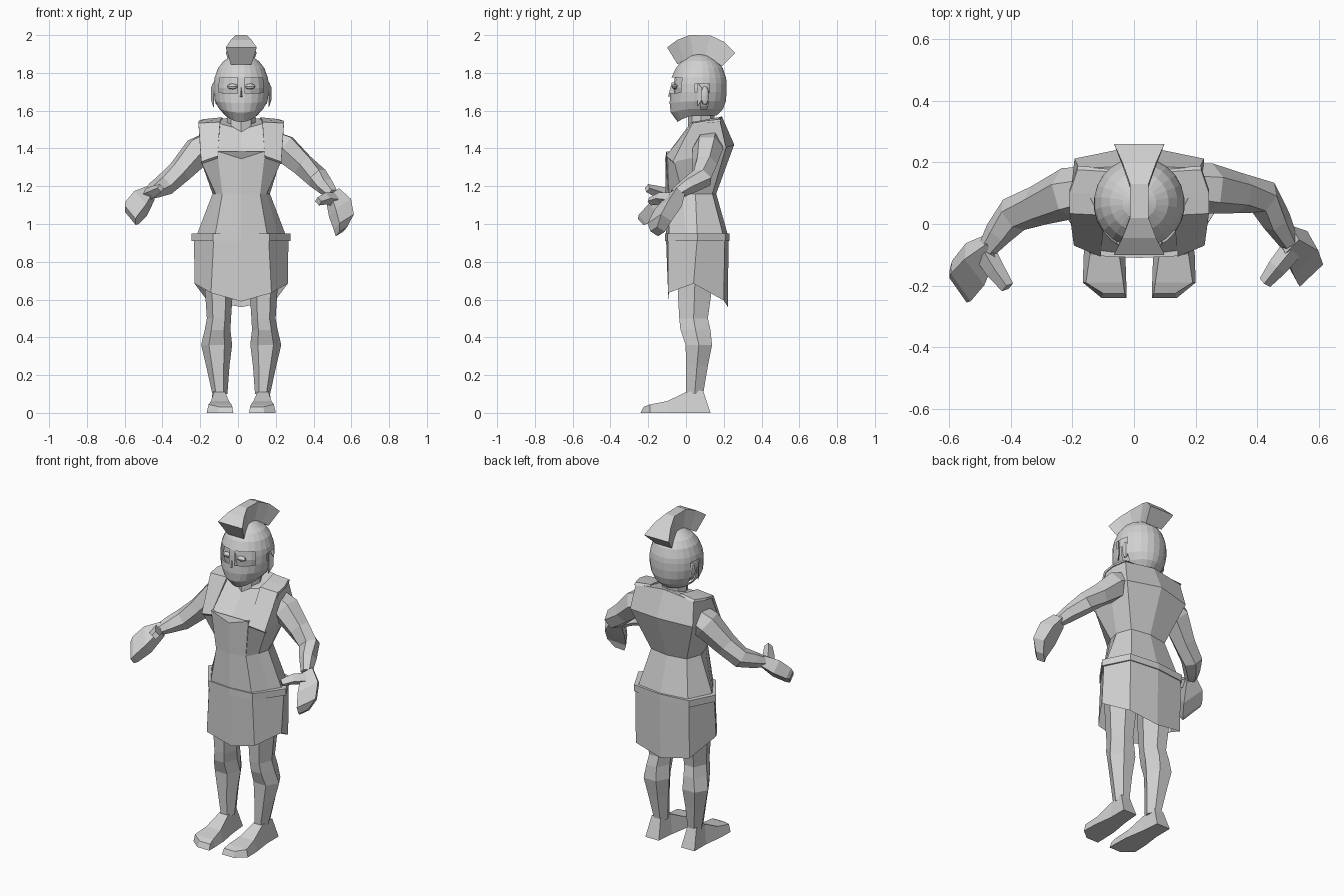
import bpy, bmesh, math
from mathutils import Vector, Matrix

CX = 0.017  # centre line of the body
grey = bpy.data.materials.new("plain grey")
grey.diffuse_color = (0.64, 0.64, 0.64, 1)


def finish(name, bm):
    bmesh.ops.recalc_face_normals(bm, faces=bm.faces[:])
    me = bpy.data.meshes.new(name)
    bm.to_mesh(me)
    bm.free()
    me.materials.append(grey)
    ob = bpy.data.objects.new(name, me)
    bpy.context.collection.objects.link(ob)
    return ob


def loft(name, rings, cap=(True, True), skip=None):
    """Skin a list of equal closed rings; skip(centre) leaves openings."""
    bm = bmesh.new()
    vs = [[bm.verts.new(p) for p in r] for r in rings]
    n = len(rings[0])
    for a, b in zip(vs, vs[1:]):
        for i in range(n):
            q = (a[i], a[(i + 1) % n], b[(i + 1) % n], b[i])
            mid = sum((v.co for v in q), Vector()) / 4
            if not (skip and skip(mid)):
                bm.faces.new(q)
    if cap[0]:
        bm.faces.new(vs[0])
    if cap[1]:
        bm.faces.new(vs[-1])
    return finish(name, bm)


def sym(half):
    """Half ring from front centre to back centre, mirrored to a full ring."""
    full = half + [(-x, y, z) for x, y, z in half[-2:0:-1]]
    return [(CX + x, y, z) for x, y, z in full]


def level(z, *pts):
    return sym([(x, y, z) for x, y in pts])


def tube(name, path, radii, n=6):
    rings = []
    path = [Vector(p) for p in path]
    for i, p in enumerate(path):
        d = (path[min(i + 1, len(path) - 1)] - path[max(i - 1, 0)]).normalized()
        u = d.cross(Vector((0, 0, 1))).normalized()
        w = d.cross(u)
        rings.append([p + radii[i] * (u * math.cos(k * math.tau / n) + w * math.sin(k * math.tau / n))
                      for k in range(n)])
    return loft(name, rings)


def ball(name, c, s, seg=10, rows=6):
    bm = bmesh.new()
    bmesh.ops.create_uvsphere(bm, u_segments=seg, v_segments=rows, radius=1,
                              matrix=Matrix.Translation(c) @ Matrix.Diagonal((*s, 1)))
    return finish(name, bm)


# torso: cuirass from belt to shoulders
loft("torso", [
    level(.93, (0, -.105), (.14, -.09), (.2, 0), (.24, .06), (.17, .2), (0, .225)),
    level(1.16, (0, -.105), (.1, -.09), (.135, -.02), (.152, .05), (.12, .14), (0, .16)),
    sym([(0, -.102, 1.345), (.125, -.098, 1.37), (.212, -.062, 1.33), (.215, .08, 1.36),
         (.21, .212, 1.405), (0, .255, 1.42)]),
    sym([(0, .02, 1.5), (.11, .035, 1.53), (.222, .04, 1.525), (.222, .1, 1.54),
         (.195, .18, 1.545), (0, .19, 1.57)]),
])
# raised top edge of the chest plate
loft("chest_plate", [
    level(1.16, (0, -.108), (.1, -.093), (.1, -.08), (0, -.09)),
    sym([(0, -.11, 1.345), (.125, -.104, 1.385), (.125, -.08, 1.385), (0, -.085, 1.345)]),
])
# belt and skirt
belt = [(0, -.11), (.15, -.098), (.262, .06), (.185, .21), (0, .23)]
loft("belt", [level(.91, *belt), level(.95, *belt)])
loft("skirt", [
    level(.93, (0, -.106), (.145, -.094), (.25, .06), (.18, .205), (0, .225)),
    sym([(0, -.09, .59), (.16, -.095, .635), (.247, .04, .685), (.18, .2, .595), (0, .222, .56)]),
], cap=(True, False))

# neck and head
loft("neck", [[(CX + .075 * math.cos(k * math.tau / 8), .08 + .07 * math.sin(k * math.tau / 8), z)
               for k in range(8)] for z in (1.47, 1.64)])
ball("head", (CX, .065, 1.72), (.134, .132, .16), 16, 10)
loft("nose", [
    [(CX - .012, -.06, 1.75), (CX + .012, -.06, 1.75), (CX, -.075, 1.75)],
    [(CX - .02, -.06, 1.67), (CX + .02, -.06, 1.67), (CX, -.095, 1.675)],
])


# helmet: rings of 24 sides (height, half width, front, back, drop at front)
def helmet_ring(z, rx, yf, yb, drop=0):
    ring = []
    for i in range(24):
        a = (i + .5) * math.tau / 24
        front = max(0, math.cos(a))
        y = (yf + yb) / 2 - math.cos(a) * (yb - yf) / 2
        ring.append((CX + rx * math.sin(a), y, z - drop * front ** 2))
    return ring


def helmet_opening(c):
    x, y, z = abs(c.x - CX), c.y, c.z
    eye = y < -.02 and x > .02 and 1.70 < z < 1.765
    ear = x > .12 and .065 < y < .13 and 1.62 < z < 1.74
    return eye or ear


loft("helmet", [
    helmet_ring(1.9, .02, .05, .09), helmet_ring(1.888, .055, .015, .125),
    helmet_ring(1.862, .095, -.025, .168), helmet_ring(1.825, .124, -.055, .196),
    helmet_ring(1.775, .142, -.078, .213), helmet_ring(1.745, .147, -.082, .217),
    helmet_ring(1.70, .148, -.085, .217, .01), helmet_ring(1.65, .14, -.088, .212, .01),
    helmet_ring(1.61, .118, -.082, .198, .02), helmet_ring(1.575, .085, -.045, .165, .035),
], cap=(True, False), skip=helmet_opening)

# crest: flared at both ends (outer y, z, half width, inner y, z, half width)
loft("crest", [[(CX - wi, yi, zi), (CX + wi, yi, zi), (CX + wo, yo, zo), (CX - wo, yo, zo)]
               for yo, zo, wo, yi, zi, wi in (
    (-.1, 1.935, .082, -.045, 1.845, .055), (-.045, 1.975, .055, -.01, 1.865, .04),
    (.02, 2.0, .03, .04, 1.885, .025), (.13, 1.998, .03, .1, 1.885, .025),
    (.2, 1.965, .055, .15, 1.865, .04), (.26, 1.905, .082, .19, 1.835, .055))])

for s, side in ((-1, "left"), (1, "right")):
    def pt(x, y, z):
        return (CX + s * x, y, z)

    ball(side + "_eye", pt(.047, -.058, 1.728), (.03, .018, .015))
    ball(side + "_ear", pt(.128, .1, 1.68), (.014, .025, .05), 8, 6)
    # flared rim at the ear opening
    loft(side + "_ear_flange", [
        [pt(.144, .06, 1.62), pt(.144, .06, 1.75), pt(.148, .06, 1.75), pt(.148, .06, 1.62)],
        [pt(.157, .085, 1.66), pt(.157, .085, 1.72), pt(.161, .085, 1.72), pt(.161, .085, 1.66)],
    ])
    # thin shoulder strap from the chest up to the shoulder
    loft(side + "_shoulder_strap", [
        [pt(a, y, z), pt(b, y + dy, z - dz), pt(b, y + dy + .012, z - dz - .012), pt(a, y + .012, z - .012)]
        for a, b, y, z, dy, dz in ((.125, .212, -.106, 1.36, .036, .03), (.112, .226, .028, 1.54, .006, .006),
                                   (.11, .226, .1, 1.552, 0, .006), (.1, .2, .17, 1.565, .006, .01))])

    # leg: six sided rings (height, x, half width, y, half depth)
    loft(side + "_leg", [
        [pt(cx + rx * math.cos(k * math.tau / 6), cy + ry * math.sin(k * math.tau / 6) * 1.12, z)
         for k in range(6)]
        for z, cx, rx, cy, ry in ((.8, .118, .085, .05, .1), (.62, .118, .072, .045, .09),
                                  (.5, .118, .064, .04, .078), (.44, .125, .068, .05, .082),
                                  (.36, .13, .082, .068, .072), (.25, .124, .062, .058, .06),
                                  (.1, .113, .04, .046, .046))])
    # foot: heel to toe (bottom y, top y, inner, outer, top inset, top height)
    loft(side + "_foot", [
        [pt(a, yb, 0), pt(b, yb, 0), pt(b - i, yt, z), pt(a + i, yt, z)]
        for yb, yt, a, b, i, z in ((.13, .09, .075, .165, .015, .12), (.02, 0, .065, .165, .02, .11),
                                   (-.1, -.1, .045, .18, .02, .062), (-.19, -.19, .042, .183, .01, .045),
                                   (-.24, -.225, .042, .122, .005, .032))])


# posed arms, each with its own pose
def hand(name, stations):
    """Stations: centre, half width vector, half thickness."""
    rings = []
    d = (Vector(stations[-1][0]) - Vector(stations[0][0])).normalized()
    for c, w, t in stations:
        c, w = Vector(c), Vector(w)
        n = d.cross(w).normalized() * t
        rings.append([c - w - n, c + w - n, c + w + n, c - w + n])
    loft(name, rings)


tube("right_arm", [(.17, .12, 1.43), (.245, .115, 1.40), (.34, .1, 1.315), (.42, .085, 1.245),
                   (.463, .01, 1.2), (.503, -.06, 1.155)], [.075, .082, .066, .06, .048, .032])
hand("right_hand", [((.5, -.05, 1.16), (.022, .022, .015), .03), ((.54, -.095, 1.085), (.04, .04, .028), .042),
                    ((.56, -.14, 1.01), (.038, .036, .024), .036), ((.548, -.15, .96), (.02, .018, .012), .026)])
tube("right_thumb", [(.51, -.085, 1.13), (.465, -.14, 1.135), (.425, -.19, 1.12)], [.036, .032, .022], 4)
tube("left_arm", [(-.13, .11, 1.43), (-.21, .1, 1.385), (-.31, .06, 1.275), (-.39, .03, 1.205),
                  (-.44, -.03, 1.18), (-.475, -.08, 1.16)], [.075, .085, .066, .06, .046, .032])
hand("left_hand", [((-.46, -.07, 1.165), (-.015, .022, .015), .028), ((-.515, -.13, 1.11), (-.032, .042, .034), .04),
                   ((-.56, -.185, 1.06), (-.032, .045, .036), .032), ((-.57, -.2, 1.045), (-.028, .04, .034), .022)])
tube("left_thumb", [(-.48, -.1, 1.155), (-.45, -.15, 1.17), (-.41, -.205, 1.19)], [.036, .032, .022], 4)
